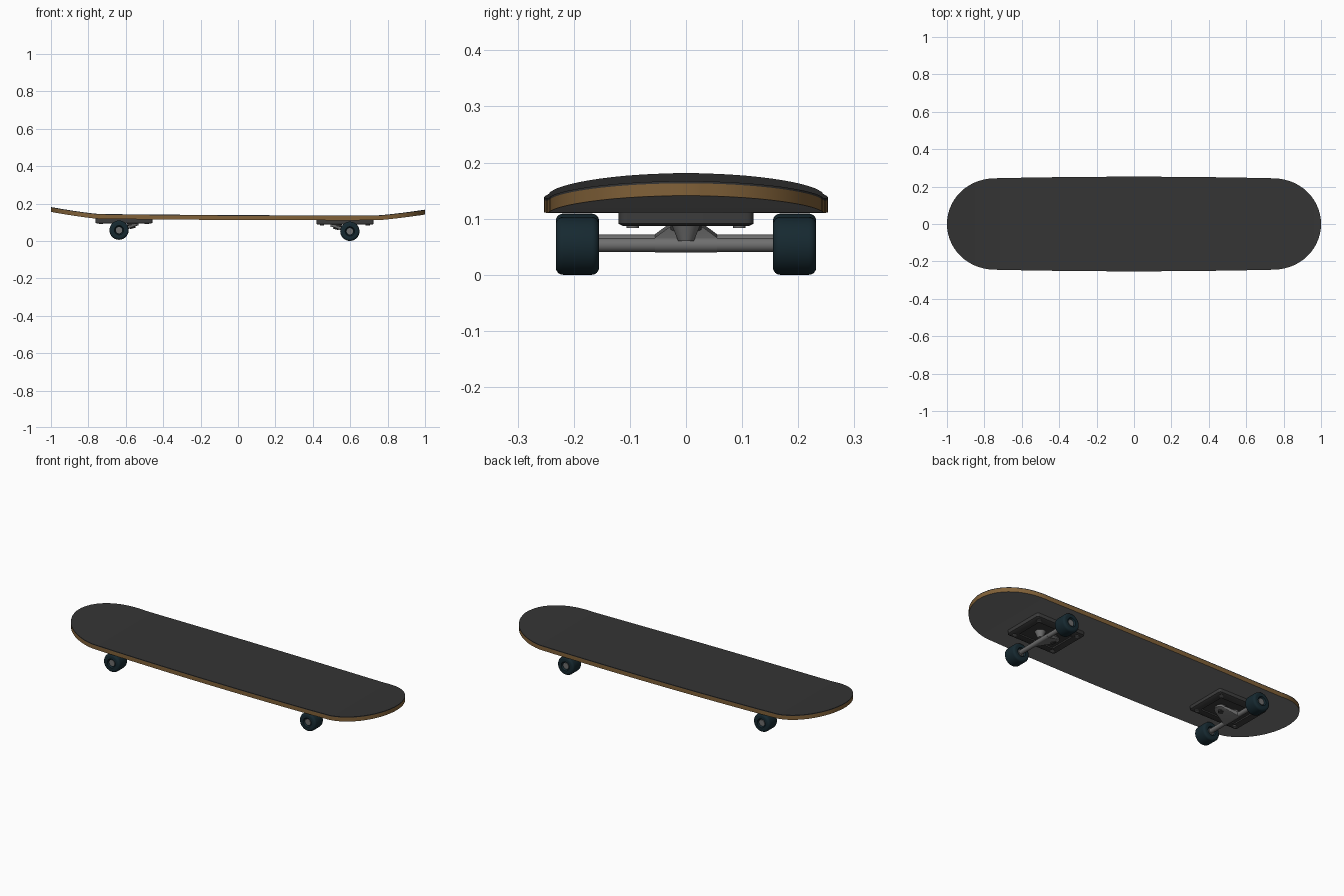
import bpy, bmesh
from math import sin, cos, pi, sqrt
from mathutils import Matrix, Vector

if "Cube" in bpy.data.objects:
    bpy.data.objects.remove(bpy.data.objects["Cube"])


def mat(name, c):
    m = bpy.data.materials.new(name)
    m.diffuse_color = (*c, 1)
    m.use_nodes = True
    m.node_tree.nodes["Principled BSDF"].inputs["Base Color"].default_value = m.diffuse_color
    return m


GRIP = mat("grip_black", (0.035, 0.035, 0.035))
WOOD = mat("ply_brown", (0.22, 0.12, 0.04))
BOTTOM = mat("underside_grey", (0.2, 0.2, 0.2))
PLATE = mat("plate_dark", (0.045, 0.045, 0.045))
METAL = mat("truck_grey", (0.16, 0.16, 0.16))
RUBBER = mat("wheel_dark_teal", (0.008, 0.022, 0.03))


def finish(name, bm, mats, M=Matrix(), angle=0.6):
    bmesh.ops.recalc_face_normals(bm, faces=bm.faces)
    me = bpy.data.meshes.new(name)
    bm.to_mesh(me)
    bm.free()
    me.transform(M)
    for m in mats:
        me.materials.append(m)
    ob = bpy.data.objects.new(name, me)
    bpy.context.collection.objects.link(ob)
    bpy.ops.object.select_all(action='DESELECT')
    ob.select_set(True)
    bpy.context.view_layer.objects.active = ob
    bpy.ops.object.shade_smooth_by_angle(angle=angle)
    return ob


def lathe(name, profile, place, m, n=32):
    """Spin (radius, height) points about local z; zero radius closes the ends."""
    bm = bmesh.new()
    vs = [bm.verts.new((r, 0, h)) for r, h in profile]
    es = [bm.edges.new(p) for p in zip(vs, vs[1:])]
    bmesh.ops.spin(bm, geom=vs + es, axis=(0, 0, 1), cent=(0, 0, 0), angle=2 * pi, steps=n)
    bmesh.ops.remove_doubles(bm, verts=bm.verts, dist=1e-5)
    return finish(name, bm, [m], place)


def rod(name, r, h, place, m, n=24):
    return lathe(name, [(0, -h / 2), (r, -h / 2), (r, h / 2), (0, h / 2)], place, m, n)


# Deck: flat middle, rounded ends, both tips kicked up
def top_z(x):
    t = max(0, (abs(x) - 0.74) / 0.26)
    return 0.138 - 0.005 * x + 0.004 * x * x + (0.034 if x < 0 else 0.030) * t ** 1.25


def half_width(x):
    t = max(0, (abs(x) - 0.75) / 0.25)
    return (0.253 - 0.010 * min(1, (x / 0.8) ** 2)) * sqrt(max(0.008, 1 - t * t))


ends = [0.75 + 0.25 * sin(pi / 2 * i / 14) for i in range(15)]
xs = [-x for x in reversed(ends)] + [-0.75 + 0.125 * i for i in range(1, 12)] + ends
bm = bmesh.new()
rings = []
for x in xs:
    w, z = half_width(x), top_z(x)
    rings.append([bm.verts.new((x, sy * w, z - d)) for sy, d in
                  ((-1, 0), (-1, 0.004), (-1, 0.026), (1, 0.026), (1, 0.004), (1, 0))])
slots = [0, 1, 2, 1, 0, 0]
for a, b in zip(rings, rings[1:]):
    for k in range(6):
        j = (k + 1) % 6
        bm.faces.new((a[k], a[j], b[j], b[k])).material_index = slots[k]
for r in (rings[0], rings[-1]):
    bm.faces.new((r[0], r[1], r[4], r[5])).material_index = 0
    bm.faces.new((r[1], r[2], r[3], r[4])).material_index = 1
finish("deck", bm, [GRIP, WOOD, BOTTOM])

# Wheel profile: rounded tread, recessed hub on both faces
R, W, C = 0.0515, 0.0385, 0.013
side = [(0, W - 0.009), (0.02, W - 0.009), (0.025, W)]
side += [(R - C + C * sin(a), W - C + C * cos(a)) for a in [pi / 2 * i / 6 for i in range(7)]]
wheel_profile = side + [(r, -h) for r, h in reversed(side)]
Y_AXIS = Matrix.Rotation(pi / 2, 4, 'X')


def truck(tag, cx, dz, flip):
    base = Matrix.Translation((cx, 0, dz)) @ Matrix.Rotation(pi if flip else 0, 4, 'Z')

    def at(x, y, z, rot=Matrix()):
        return base @ Matrix.Translation((x, y, z)) @ rot

    # Base plate with bevelled lower rim and shallow recess
    bm = bmesh.new()
    bmesh.ops.create_cube(bm, size=1)
    bmesh.ops.scale(bm, vec=(0.305, 0.24, 0.024), verts=bm.verts)
    upright = [e for e in bm.edges if abs(e.verts[0].co.z - e.verts[1].co.z) > 0.01]
    bmesh.ops.bevel(bm, geom=upright, offset=0.012, segments=3, affect='EDGES', profile=0.5)
    low = [f for f in bm.faces if f.normal.z < -0.9]
    bmesh.ops.inset_region(bm, faces=low, thickness=0.008)
    for v in low[0].verts:
        v.co.z -= 0.004
    bmesh.ops.inset_region(bm, faces=low, thickness=0.035)
    bmesh.ops.inset_region(bm, faces=low, thickness=0.004)
    for v in low[0].verts:
        v.co.z += 0.007
    finish(tag + "_base_plate", bm, [PLATE], at(0, 0, 0.103))

    # Mounting bolts
    for i, (sx, sy) in enumerate(((1, 1), (1, -1), (-1, 1), (-1, -1))):
        rod(f"{tag}_mount_bolt_{i}", 0.011, 0.01, at(sx * 0.122, sy * 0.095, 0.0885), METAL, 12)

    # Axle housing, hanger arm reaching to the pivot ring, bushing and nut
    ax, az = 0.026, 0.053
    rod(tag + "_axle", 0.0125, 0.34, at(ax, 0, az, Y_AXIS), METAL)
    bm = bmesh.new()
    tilt = Matrix.Rotation(0.22, 4, 'Y')
    for k in range(20):
        a = 2 * pi * k / 20
        for h in (-0.005, 0.005):
            p = tilt @ Vector((0.034 * cos(a), 0.034 * sin(a), h))
            bm.verts.new(p + Vector((-0.045, 0, 0.076)))
        for y in (-0.055, 0.055):
            bm.verts.new((ax + 0.0135 * cos(a), y, az + 0.0135 * sin(a)))
    hull = bmesh.ops.convex_hull(bm, input=bm.verts)
    loose = {v for v in hull["geom_interior"] if isinstance(v, bmesh.types.BMVert)}
    bmesh.ops.delete(bm, geom=list(loose), context='VERTS')
    finish(tag + "_hanger", bm, [METAL], base)
    rod(tag + "_bushing", 0.028, 0.03, at(-0.045, 0, 0.088, tilt), PLATE)
    rod(tag + "_kingpin_nut", 0.015, 0.014, at(-0.047, 0, 0.068, tilt), PLATE, 6)
    lathe(tag + "_pivot", [(0, -0.02), (0.014, -0.02), (0.03, 0.02), (0, 0.02)],
          at(ax + 0.01, 0, 0.08), METAL)

    # Wheels with bearing discs
    for s, n in ((1, "a"), (-1, "b")):
        lathe(f"{tag}_wheel_{n}", wheel_profile, at(ax, s * 0.1935, 0.0515, Y_AXIS), RUBBER, 40)
        rod(f"{tag}_bearing_{n}", 0.017, 0.066, at(ax, s * 0.1935, 0.0515, Y_AXIS), METAL)


truck("right_truck", 0.572, 0.0, False)
truck("left_truck", -0.610, 0.006, True)
